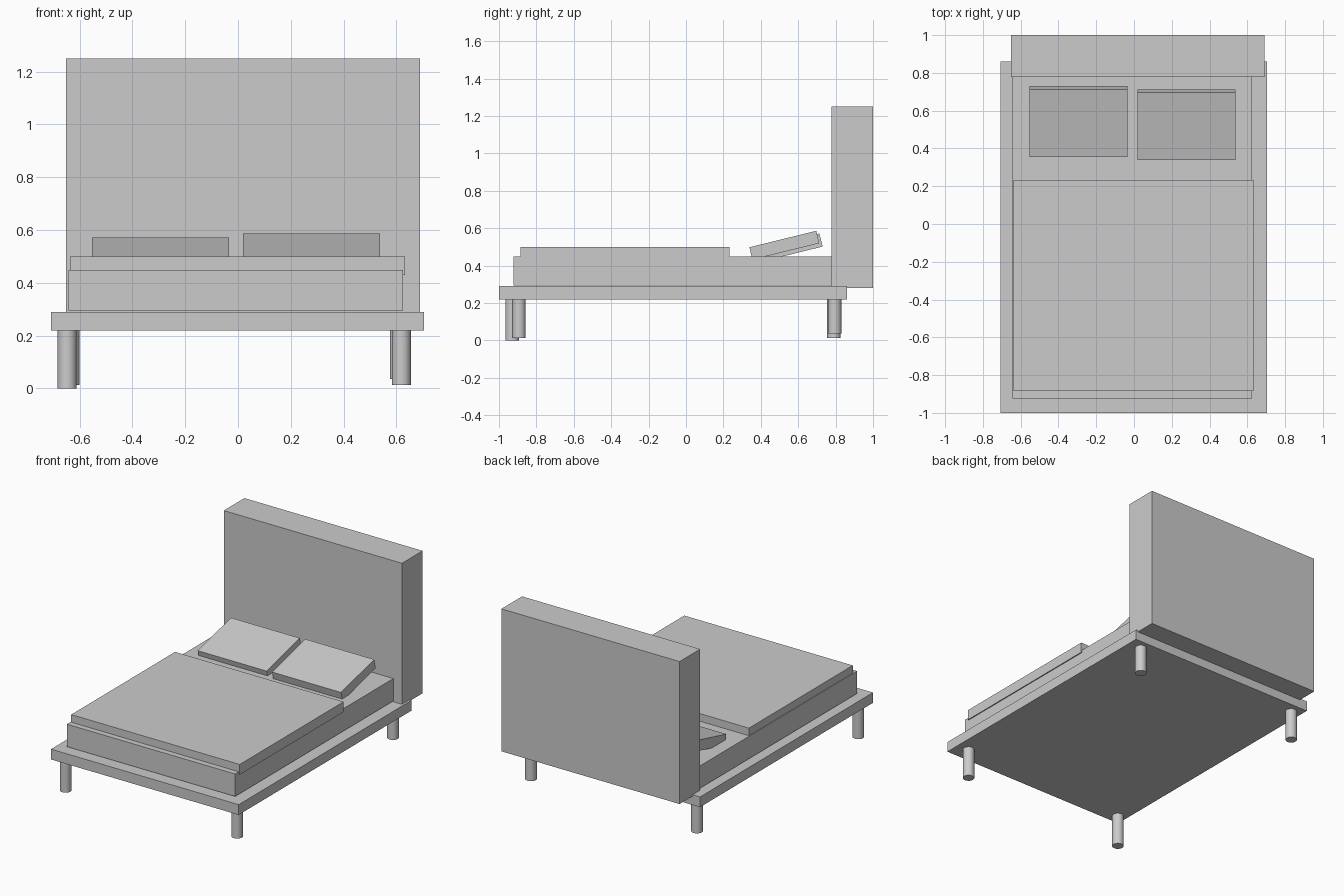
import bpy
from math import radians, sin, cos
from mathutils import Matrix

if "Cube" in bpy.data.objects:
    bpy.data.objects.remove(bpy.data.objects["Cube"])


def box(name, x, y, z):
    """Box spanning the given (min, max) ranges."""
    bpy.ops.mesh.primitive_cube_add(size=1)
    ob = bpy.context.object
    ob.name = name
    size = [b - a for a, b in (x, y, z)]
    mid = [(a + b) / 2 for a, b in (x, y, z)]
    ob.data.transform(Matrix.Diagonal((*size, 1)))
    ob.location = mid
    return ob


def leg(name, x, y, bottom, radius=0.036, top=0.222):
    bpy.ops.mesh.primitive_cylinder_add(
        vertices=32, radius=radius, depth=top - bottom, location=(x, y, (top + bottom) / 2))
    bpy.context.object.name = name
    bpy.ops.object.shade_smooth_by_angle(angle=radians(35))


def pillow(name, x, y, z, thick, length=0.368, tilt=radians(13.8)):
    """Slab tilted about x; (y, z) is its upper front edge."""
    ob = box(name, x, (0, length), (-thick, 0))
    ob.rotation_euler.x = tilt
    ob.location.y = y + cos(tilt) * length / 2 + sin(tilt) * thick / 2
    ob.location.z = z + sin(tilt) * length / 2 - cos(tilt) * thick / 2


# Bed base, mattress, blanket and headboard
box("bed_frame", (-0.708, 0.705), (-1.0, 0.86), (0.22, 0.29))
box("mattress", (-0.642, 0.625), (-0.923, 0.785), (0.295, 0.448))
box("blanket", (-0.637, 0.632), (-0.884, 0.233), (0.43, 0.50))
box("headboard", (-0.652, 0.69), (0.778, 1.0), (0.28, 1.25))

# Pillows leaning back on the mattress
pillow("left_pillow", (-0.553, -0.034), 0.356, 0.484, 0.072)
pillow("right_pillow", (0.019, 0.538), 0.339, 0.498, 0.068)

# Round legs, slightly uneven in length
leg("front_left_leg", -0.647, -0.930, 0.0)
leg("front_right_leg", 0.619, -0.893, 0.012)
leg("back_left_leg", -0.637, 0.791, 0.013)
leg("back_right_leg", 0.611, 0.795, 0.036)
